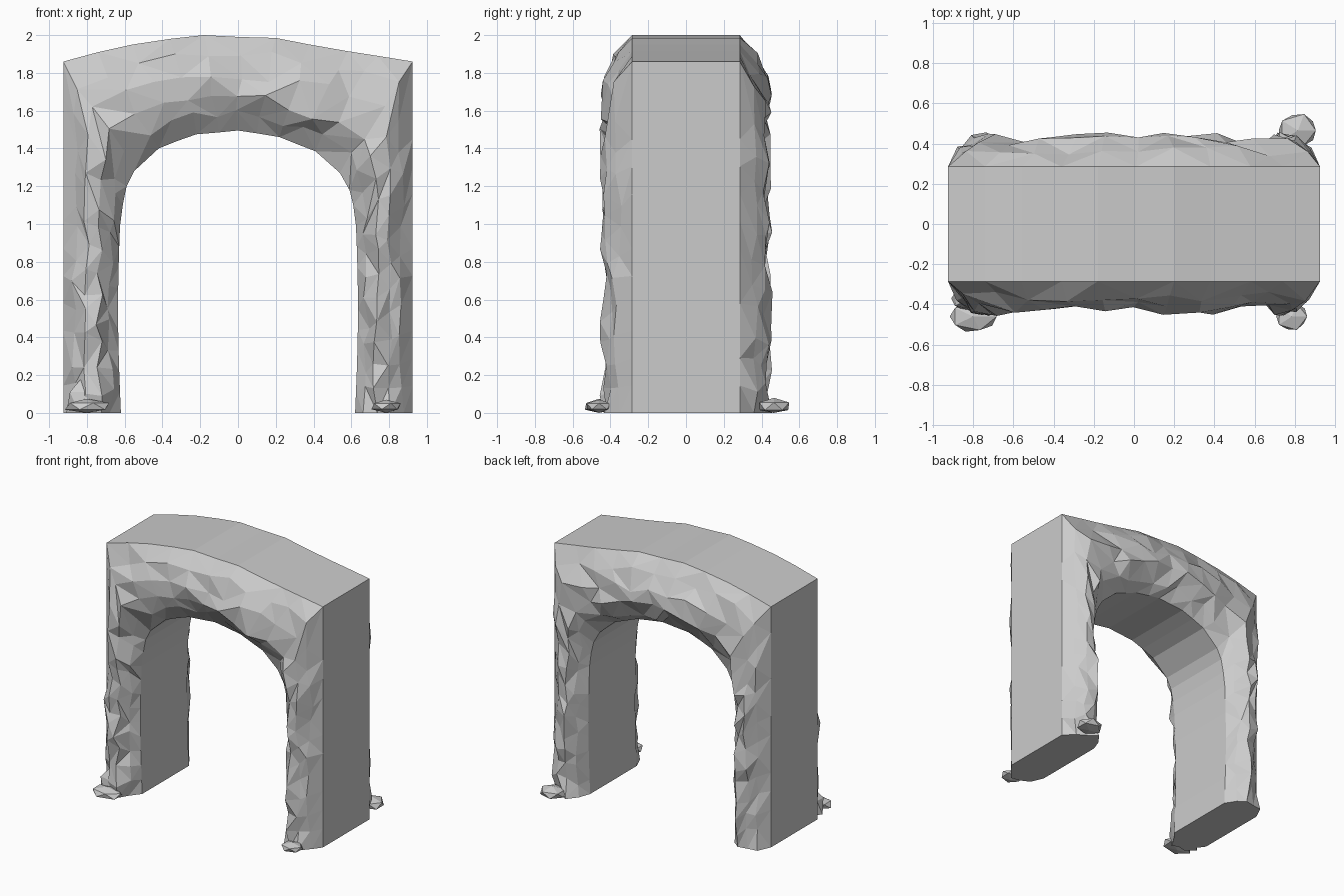
import bpy
import bmesh
import math
import random
from mathutils import Vector

cube = bpy.data.objects.get("Cube")
if cube:
    bpy.data.objects.remove(cube, do_unlink=True)

random.seed(11)

stone = bpy.data.materials.new("grey stone")
stone.use_nodes = True
stone_colour = (0.6, 0.6, 0.6, 1)
stone.diffuse_color = stone_colour
stone.node_tree.nodes["Principled BSDF"].inputs["Base Color"].default_value = stone_colour


def add_object(name, bm):
    bmesh.ops.recalc_face_normals(bm, faces=bm.faces[:])
    mesh = bpy.data.meshes.new(name)
    bm.to_mesh(mesh)
    bm.free()
    mesh.materials.append(stone)
    obj = bpy.data.objects.new(name, mesh)
    bpy.context.collection.objects.link(obj)
    return obj


def jitter(amount):
    return random.uniform(-amount, amount)


def leg_stations(side):
    """Inner and outer outline points up one leg, from the ground."""
    steps = 10
    result = []
    for i in range(steps):
        t = i / steps
        inner_x = 0.62 + 0.015 * math.sin(math.pi * t)
        result.append((side * inner_x, 1.1 * t, side * 0.925, 1.45 * t))
    result.append((side * 0.61, 1.1, side * 0.925, 1.45))
    return result


# Outline stations over the arch: inner x, inner z, outer x, outer z
crown = [
    (-0.59, 1.2, -0.925, 1.66), (-0.55, 1.28, -0.925, 1.86),
    (-0.42, 1.4, -0.74, 1.91), (-0.32, 1.44, -0.56, 1.95),
    (-0.22, 1.475, -0.36, 1.98), (-0.1, 1.485, -0.18, 2),
    (0, 1.495, 0.01, 1.99), (0.1, 1.48, 0.2, 1.985),
    (0.22, 1.46, 0.38, 1.95), (0.32, 1.42, 0.58, 1.915),
    (0.41, 1.385, 0.74, 1.89), (0.54, 1.27, 0.925, 1.86),
    (0.59, 1.18, 0.925, 1.65),
]
stations = leg_stations(-1) + crown + leg_stations(1)[::-1]

# Rough face profile from outer edge to inner edge: fraction, depth
profile = [(1, 0.285), (0.8, 0.365), (0.58, 0.415),
           (0.34, 0.43), (0.16, 0.36), (0, 0.285)]


def rough_face(bm, side):
    """Grid of bulging, uneven points over the front or back of the arch."""
    grid = []
    last = len(stations) - 1
    for i, (ix, iz, ox, oz) in enumerate(stations):
        inner, outer = Vector((ix, 0, iz)), Vector((ox, 0, oz))
        row = []
        for f, depth in profile:
            p = inner.lerp(outer, f)
            if 0 < f < 1:
                p.x += jitter(0.018)
                if 0 < i < last:
                    p.z += jitter(0.035)
                depth += jitter(0.028)
            p.y = side * depth
            row.append(bm.verts.new(p))
        grid.append(row)
    # Triangles with random diagonals give the chipped look
    for a, b in zip(grid, grid[1:]):
        for j in range(len(profile) - 1):
            q = [a[j], a[j + 1], b[j + 1], b[j]]
            k = random.choice((0, 1))
            q = q[k:] + q[:k]
            bm.faces.new((q[0], q[1], q[2]))
            bm.faces.new((q[0], q[2], q[3]))
    return grid


# Arch body: two rough faces joined by flat outside, inside and soles
bm = bmesh.new()
front = rough_face(bm, -1)
back = rough_face(bm, 1)
for i in range(len(stations) - 1):
    for edge in (0, -1):
        bm.faces.new((front[i][edge], front[i + 1][edge],
                      back[i + 1][edge], back[i][edge]))
for end in (0, -1):
    bm.faces.new(front[end] + back[end][::-1])
add_object("stone_arch", bm)


def add_rock(name, centre, size):
    """Squat faceted rock cut flat at the ground."""
    bm = bmesh.new()
    bmesh.ops.create_icosphere(bm, subdivisions=1, radius=1)
    for v in bm.verts:
        scale = 1 + jitter(0.07)
        v.co = Vector((centre[0] + v.co.x * size[0] * scale,
                       centre[1] + v.co.y * size[1] * scale,
                       max(0, 0.035 + v.co.z * size[2])))
    bmesh.ops.remove_doubles(bm, verts=bm.verts[:], dist=0.0001)
    add_object(name, bm)


# Loose rocks at the feet
add_rock("front_right_rock", (-0.8, -0.46), (0.13, 0.085, 0.04))
add_rock("front_left_rock", (0.785, -0.46), (0.085, 0.075, 0.035))
add_rock("back_left_rock", (0.815, 0.465), (0.105, 0.09, 0.045))
# Low rubble heap climbing the front right foot
add_rock("foot_rubble", (-0.81, -0.37), (0.11, 0.07, 0.17))
